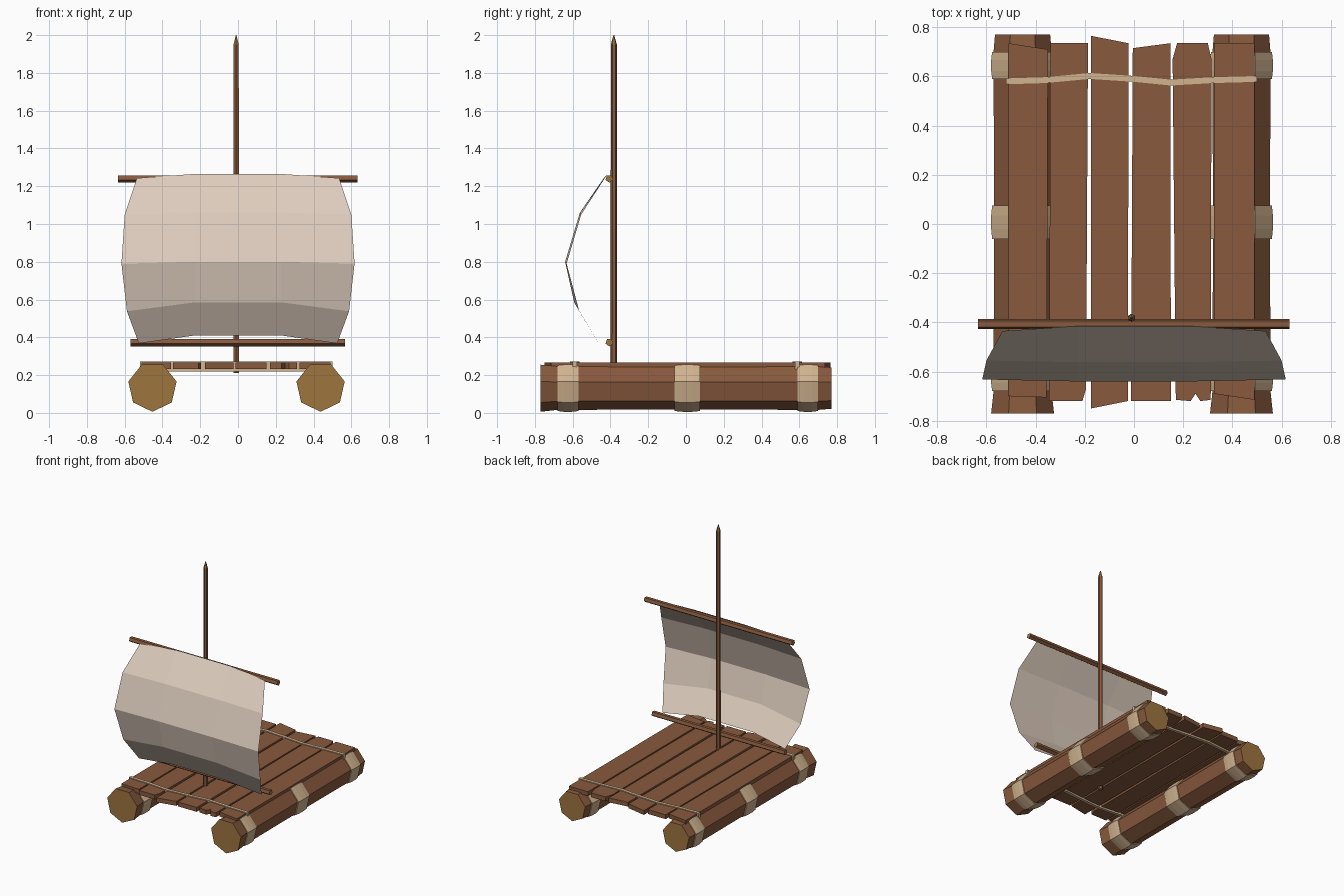
import bpy, bmesh, math

if "Cube" in bpy.data.objects:
    bpy.data.objects.remove(bpy.data.objects["Cube"])


def material(name, rgb):
    lin = [(c / 255 / 12.92) if c < 10 else ((c / 255 + 0.055) / 1.055) ** 2.4 for c in rgb]
    m = bpy.data.materials.new(name)
    m.diffuse_color = (*lin, 1)
    m.use_nodes = True
    m.node_tree.nodes["Principled BSDF"].inputs["Base Color"].default_value = m.diffuse_color
    return m


WOOD = material("brown wood", (136, 90, 61))
CUT = material("cut wood", (157, 117, 63))
ROPE = material("pale rope", (209, 180, 144))
CLOTH = material("sail cloth", (222, 205, 190))


def make(name, bm, *mats, closed=True):
    if closed:
        bmesh.ops.recalc_face_normals(bm, faces=bm.faces)
    me = bpy.data.meshes.new(name)
    bm.to_mesh(me)
    bm.free()
    for m in mats:
        me.materials.append(m)
    ob = bpy.data.objects.new(name, me)
    bpy.context.collection.objects.link(ob)
    return ob


def loft(name, rings, *mats, cut_from=None):
    """Skin a list of point rings; caps (and rings past cut_from) use the second material."""
    bm = bmesh.new()
    vr = [[bm.verts.new(p) for p in r] for r in rings]
    n = len(vr[0])
    for k, (a, b) in enumerate(zip(vr, vr[1:])):
        for i in range(n):
            f = bm.faces.new((a[i], a[(i + 1) % n], b[(i + 1) % n], b[i]))
            f.material_index = int(cut_from is not None and k >= cut_from)
    for r in (vr[0], vr[-1]):
        bm.faces.new(r).material_index = len(mats) - 1
    return make(name, bm, *mats)


def ring(axis, pos, c, r, sides, start=-math.pi / 2):
    """Polygon ring at pos along axis; c is the centre in the other two axes."""
    pts = []
    for i in range(sides):
        a = start + math.tau * i / sides
        p = [c[0] + r * math.cos(a), c[1] + r * math.sin(a)]
        p.insert("xyz".index(axis), pos)
        pts.append(p)
    return pts


# Floating logs with rope bindings
for side, cx in (("left", -0.453), ("right", 0.437)):
    c = (cx, 0.137)
    prof = [(-0.77, 0.131), (-0.68, 0.121), (0, 0.119), (0.70, 0.121), (0.77, 0.115)]
    loft(side + "_log", [ring("y", y, c, r, 7) for y, r in prof], WOOD, CUT)
    for label, y0, y1 in (("front", -0.68, -0.57), ("middle", -0.06, 0.075), ("back", 0.59, 0.70)):
        w = y1 - y0
        prof = [(y0, 0.127), (y0 + 0.3 * w, 0.131), (y0 + 0.7 * w, 0.131), (y1, 0.127)]
        loft(f"{side}_{label}_binding", [ring("y", y, c, r, 7) for y, r in prof], ROPE)

# Deck planks with rough sawn ends, drawn as outlines
planks = [
    [(-0.51, -0.70), (-0.355, -0.705), (-0.35, 0.71), (-0.51, 0.735)],
    [(-0.345, -0.72), (-0.21, -0.72), (-0.195, -0.67), (-0.187, 0.735), (-0.34, 0.735)],
    [(-0.175, -0.75), (-0.025, -0.72), (-0.022, 0.735), (-0.175, 0.765)],
    [(-0.012, -0.72), (0.15, -0.72), (0.148, 0.735), (-0.005, 0.715)],
    [(0.17, -0.715), (0.23, -0.72), (0.25, -0.69), (0.27, -0.72), (0.312, -0.715),
     (0.315, 0.67), (0.30, 0.735), (0.175, 0.735), (0.157, 0.67)],
    [(0.325, -0.69), (0.49, -0.715), (0.49, 0.735), (0.325, 0.735)],
]
for i, outline in enumerate(planks):
    loft(f"deck_plank_{i + 1}", [[(x, y, z) for x, y in outline] for z in (0.232, 0.266)], WOOD)

# Ropes lashed across the deck
wave = [(-0.52, 0.58), (-0.36, 0.585), (-0.18, 0.602), (0.0, 0.59), (0.15, 0.575), (0.32, 0.585), (0.50, 0.59)]
for label, s in (("back", 1), ("front", -1)):
    h = 0.012
    loft(label + "_deck_rope", [[(x, s * y - h, 0.219), (x, s * y + h, 0.219),
                                 (x, s * y + h, 0.272), (x, s * y - h, 0.272)] for x, y in wave], ROPE)

# Mast with a sharpened tip
loft("mast", [ring("z", z, (-0.01, -0.382), r, 6) for z, r in
              ((0.21, 0.017), (1.95, 0.016), (2.0, 0.002))], WOOD, CUT, cut_from=1)

# Yards holding the sail
for name, z, x0, x1 in (("upper_yard", 1.24, -0.635, 0.632), ("lower_yard", 0.373, -0.57, 0.566)):
    loft(name, [ring("x", x, (-0.406, z), 0.021, 5) for x in (x0, x1)], WOOD, CUT)

# Billowing sail: (half width, edge y, edge z, middle y, middle z) from top to bottom
rows = [(0.535, -0.435, 1.243, -0.415, 1.265), (0.60, -0.555, 1.05, -0.562, 1.06),
        (0.617, -0.632, 0.79, -0.64, 0.80), (0.588, -0.565, 0.538, -0.592, 0.585),
        (0.525, -0.462, 0.368, -0.487, 0.41)]
bm = bmesh.new()
grid = [[bm.verts.new(p) for p in ((-w, ye, ze), (-0.23, ym, zm), (0.23, ym, zm), (w, ye, ze))]
        for w, ye, ze, ym, zm in rows]
for a, b in zip(grid, grid[1:]):
    for i in range(3):
        bm.faces.new((a[i], b[i], b[i + 1], a[i + 1]))
make("sail", bm, CLOTH, closed=False)
